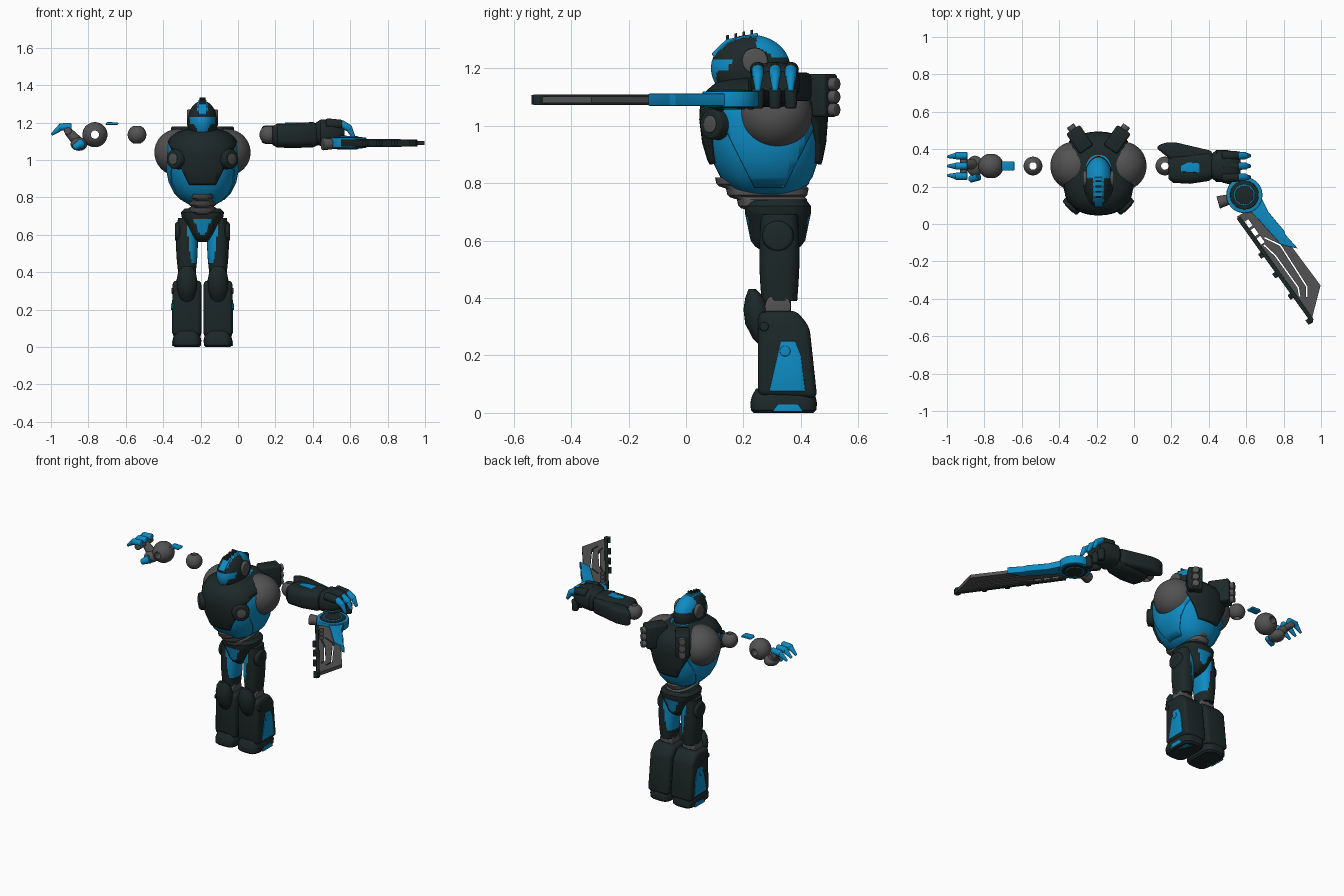
import bpy, bmesh, math
from mathutils import Matrix, Vector

if "Cube" in bpy.data.objects:
    bpy.data.objects.remove(bpy.data.objects["Cube"])

def material(name, rgb):
    m = bpy.data.materials.new(name)
    m.use_nodes = True
    m.diffuse_color = (*rgb, 1)
    m.node_tree.nodes["Principled BSDF"].inputs["Base Color"].default_value = (*rgb, 1)
    return m

DARK = material("dark_armour", (.012, .021, .021))
BLUE = material("bright_blue", (.004, .26, .55))
GRAY = material("joint_gray", (.085, .085, .085))
CX = -.19          # middle of the body
made = []

def finish(bm, name, mat, bevel=0, matrix=None):
    bmesh.ops.recalc_face_normals(bm, faces=bm.faces)
    if bevel:
        sharp = [e for e in bm.edges if e.is_manifold and e.calc_face_angle() > .35]
        bmesh.ops.bevel(bm, geom=sharp, offset=bevel, segments=3, profile=.5, affect='EDGES')
    if matrix:
        bm.transform(matrix)
    me = bpy.data.meshes.new(name)
    bm.to_mesh(me)
    bm.free()
    me.materials.append(mat)
    ob = bpy.data.objects.new(name, me)
    bpy.context.collection.objects.link(ob)
    made.append(ob)
    return ob

def place(axis, h, p, q):
    return {'x': (h, p, q), 'y': (p, h, q), 'z': (p, q, h)}[axis]

def loft_mesh(rings, axis='z', power=2, n=48, caps=True):
    # each ring: position on axis, centre pair, radius pair
    bm = bmesh.new()
    loops = []
    for h, c, d, r, s in rings:
        loop = []
        for i in range(n):
            a = math.tau * i / n
            u, v = (math.copysign(abs(w) ** (2 / power), w) for w in (math.cos(a), math.sin(a)))
            loop.append(bm.verts.new(place(axis, h, c + r * u, d + s * v)))
        loops.append(loop)
    for a, b in zip(loops, loops[1:]):
        for i in range(n):
            j = (i + 1) % n
            bm.faces.new((a[i], a[j], b[j], b[i]))
    if caps:
        bm.faces.new(loops[0])
        bm.faces.new(loops[-1])
    return bm

def loft(name, rings, mat, axis='z', power=2, bevel=0):
    return finish(loft_mesh(rings, axis, power), name, mat, bevel)

def prism(name, pts, lo, hi, mat, axis='z', bevel=0, matrix=None):
    bm = bmesh.new()
    ends = [[bm.verts.new(place(axis, h, *p)) for p in pts] for h in (lo, hi)]
    for loop in ends:
        bm.faces.new(loop)
    for i in range(len(pts)):
        j = (i + 1) % len(pts)
        bm.faces.new((ends[0][i], ends[0][j], ends[1][j], ends[1][i]))
    return finish(bm, name, mat, bevel, matrix)

def rod(name, p, q, r, s, mat, bevel=0):
    p, q = Vector(p), Vector(q)
    bm = bmesh.new()
    bmesh.ops.create_cone(bm, cap_ends=True, segments=28, radius1=r, radius2=s, depth=(q - p).length)
    m = Matrix.Translation((p + q) / 2) @ (q - p).to_track_quat('Z', 'Y').to_matrix().to_4x4()
    return finish(bm, name, mat, bevel, m)

def ball(name, c, r, mat):
    bm = bmesh.new()
    bmesh.ops.create_uvsphere(bm, u_segments=64, v_segments=48, radius=1)
    return finish(bm, name, mat, 0, Matrix.Translation(c) @ Matrix.Diagonal((*r, 1)))

def holed_ball(name, c, r, hole, axis, mat):
    start = math.asin(hole / r)
    angles = [start + (math.pi - 2 * start) * i / 24 for i in range(25)]
    angles.append(start)
    x, y, z = c
    h, p, q = (z, x, y) if axis == 'z' else (y, x, z)
    rings = [(h - r * math.cos(a), p, q, r * math.sin(a), r * math.sin(a)) for a in angles]
    return finish(loft_mesh(rings, axis, caps=False), name, mat)

def paint(ob, mat, rule):
    ob.data.materials.append(mat)
    for f in ob.data.polygons:
        if rule(*f.center):
            f.material_index = 1

# Torso egg, with armour shells cut from the same form
TORSO = [(.755, .29, .06, .08), (.78, .285, .105, .125), (.82, .28, .145, .16), (.88, .275, .175, .185),
         (.94, .272, .187, .2), (1.02, .27, .19, .208), (1.08, .27, .185, .205), (1.12, .27, .16, .185),
         (1.15, .27, .12, .15), (1.165, .27, .07, .1)]

def torso_mesh(grow):
    return loft_mesh([(z, CX, cy, r + grow, s + grow) for z, cy, r, s in TORSO], power=2.3, n=64)

def shell(name, grow, planes, mat):
    bm = torso_mesh(grow)
    for co, no in planes:
        geom = bm.verts[:] + bm.edges[:] + bm.faces[:]
        bmesh.ops.bisect_plane(bm, geom=geom, plane_co=co, plane_no=no, clear_outer=True)
    ob = finish(bm, name, mat)
    mod = ob.modifiers.new("thickness", 'SOLIDIFY')
    mod.thickness = grow
    mod.offset = -1
    return ob

finish(torso_mesh(0), "torso", BLUE)
shell("chest_vest", .016, [((CX, 0, .865), (0, 0, -1)), ((CX + .07, 0, .865), (1, 0, -.5)),
                           ((CX - .07, 0, .865), (-1, 0, -.5))], DARK)
for side in (-1, 1):
    shell("side_panel", .006, [((CX + side * .04, 0, .8), (-side, 0, 0)), ((CX, .24, .78), (0, -1, -.5)),
                               ((CX, .34, .78), (0, 1, -.5)), ((CX, 0, .785), (0, 0, -1))], BLUE)
    ball("shoulder", (CX + side * .13, .31, 1.04), (.127, .13, .125), GRAY)
    # round chest emitters and back thrusters
    d = Vector((side * .7, -.7, 0))
    c = Vector((CX + side * .125, .115, 1.005))
    rod("chest_emitter", c - d * .05, c + d * .045, .06, .052, DARK, .008)
    rod("emitter_core", c, c + d * .049, .032, .03, GRAY, .004)
    d = Vector((side * .55, .8, 0))
    c = Vector((CX + side * .085, .43, 1.1))
    w = Vector((.8, -side * .55)) * .045
    a, b = c.xy - d.xy * .04, c.xy + d.xy * .095
    prism("thruster_housing", [a + w, b + w, b - w, a - w], 1.03, 1.18, DARK, bevel=.012)
    for z in (1.055, 1.1, 1.145):
        p = Vector((c.x, c.y, z))
        rod("thruster_tube", p, p + d * .12, .024, .022, GRAY, .003)

# Ribbed abdomen
ribs = []
for i in range(4):
    z, cy, s = .675 + i * .038, .315 - i * .016, .095 + i * .022
    ribs += [(z, CX, cy, .06, s - .008), (z + .008, CX, cy, .072, s), (z + .03, CX, cy, .074, s + .005)]
loft("abdomen", ribs, GRAY, power=2.5)

# Head with painted crest and visor
def helmet(x, y, z):
    x = abs(x - CX)
    crest = z > 1.255 and x < .028 and y < .3
    rear = y > .245 and z > 1.235 and x < .062
    visor = y < .17 and 1.19 < z < 1.232 and x < .068
    mask = y < .2 and 1.125 < z <= 1.19 and x < .014 + (z - 1.125) * .45
    return crest or rear or visor or mask

paint(ball("helmet", (CX, .225, 1.2), (.08, .138, .116), DARK), BLUE, helmet)
rod("neck", (CX, .25, 1.1), (CX, .24, 1.2), .075, .07, GRAY)
rod("ear_discs", (CX - .083, .24, 1.225), (CX + .083, .24, 1.225), .045, .045, GRAY, .008)
prism("brow_ridge", [(.1, 1.235), (.088, 1.25), (.14, 1.3), (.25, 1.323), (.25, 1.29)],
      CX - .022, CX + .022, BLUE, 'x', .005)
for i in range(4):
    y = .14 + i * .028
    z = 1.306 + i * .006
    prism("crest_slit", [(y, z - .02), (y, z + .008), (y + .009, z + .01), (y + .009, z - .02)],
          CX - .016, CX + .016, DARK, 'x')

# Pelvis
pelvis = loft("pelvis", [(z, CX, .32, r, s) for z, r, s in
              [(.56, .025, .05), (.58, .045, .08)] +
              [(.6 + i * .012, .06 + i * .0065, .095 + i * .0025) for i in range(9)] +
              [(.72, .115, .115), (.74, .095, .1)]], DARK, power=2.6)
paint(pelvis, BLUE, lambda x, y, z: .6 < z < .69 and abs(x - CX) < .014 + .4 * (z - .6))

# Legs
for side in (-1, 1):
    lx = CX + side * .083
    thigh = loft("thigh", [(.39 + i * .02, lx, .325, .046 + .012 * math.sin(i / 5), .062 + .008 * math.sin(i / 5))
                           for i in range(16)], DARK, power=2.5, bevel=0)
    paint(thigh, BLUE, lambda x, y, z: .455 < z < .67 and (lx - x) * side > .022 - (z - .46) * .12)
    out = lx + side * .035
    rod("hip_disc", (out, .32, .615), (out + side * .028, .32, .615), .058, .05, DARK, .008)
    rod("knee_joint", (lx - .045, .32, .37), (lx + .045, .32, .37), .045, .045, GRAY, .005)
    rod("knee_post", (lx, .32, .32), (lx, .32, .42), .045, .045, GRAY)
    loft("knee_pad", [(.225, lx, .275, .015, .01), (.26, lx, .262, .04, .03), (.31, lx, .252, .053, .046),
                      (.36, lx, .246, .055, .046), (.4, lx, .24, .047, .034), (.432, lx, .23, .025, .012)], DARK)
    prism("boot", [(.25, .06), (.25, .34), (.27, .355), (.385, .355), (.43, .3), (.457, .05)],
          lx - .077, lx + .077, DARK, 'x', .022)
    loft("foot", [(z, lx, .34, .077 - d, .116 - d) for z, d in
                  [(0, .012), (.01, .002), (.035, 0), (.06, .006), (.085, .02)]], DARK, power=4)
    edge = sorted((lx + side * .073, lx + side * .081))
    prism("boot_panel", [(.29, .075), (.415, .075), (.4, .2), (.38, .25), (.33, .25)], *edge, BLUE, 'x', .002)
    prism("sole_panel", [(.3, .004), (.41, .004), (.39, .03), (.32, .03)], *edge, BLUE, 'x', .002)
    rod("panel_bolt", (lx + side * .07, .345, .215), (lx + side * .085, .345, .215), .02, .018, BLUE, .003)
    rod("boot_bolt", (lx + side * .07, .272, .3), (lx + side * .083, .272, .3), .017, .015, DARK, .003)
    prism("sole_plate", [(lx - .05, .3), (lx + .05, .3), (lx + .05, .42), (lx - .05, .42)], 0, .004, BLUE)

# Exposed joints and floating hand of the right arm
holed_ball("right_elbow", (-.54, .31, 1.135), .05, .02, 'z', GRAY)
holed_ball("right_wrist", (-.765, .31, 1.135), .067, .022, 'y', GRAY)
prism("wrist_plate", [(-.71, 1.188), (-.7, 1.203), (-.64, 1.2), (-.64, 1.188)], .285, .335, BLUE, 'y', .004)
ball("right_palm", (-.85, .31, 1.085), (.045, .055, .036), GRAY)
rod("right_knuckles", (-.91, .235, 1.155), (-.91, .385, 1.155), .02, .02, GRAY, .006)
rod("palm_bridge", (-.86, .32, 1.1), (-.91, .32, 1.155), .03, .022, GRAY, .005)
rod("right_thumb", (-.83, .26, 1.09), (-.88, .235, 1.065), .028, .016, BLUE, .008)
for y in (.255, .31, .365):
    rod("right_finger", (-.89, y, 1.18), (-.955, y, 1.175), .019, .02, BLUE, .005)
    rod("right_fingertip", (-.94, y, 1.18), (-.997, y * .9 + .031, 1.135), .02, .007, BLUE, .004)

# Armoured left arm
holed_ball("left_elbow", (.165, .31, 1.135), .05, .02, 'z', GRAY)
loft("left_forearm", [(.185, .3, 1.13, .06, .05), (.21, .3, 1.13, .08, .064), (.3, .3, 1.13, .085, .066),
                      (.4, .31, 1.135, .08, .068), (.43, .31, 1.135, .06, .055)], DARK, 'x', 3)
prism("forearm_fin", [(.115, .41), (.16, .435), (.22, .437), (.42, .39), (.42, .33), (.2, .34)],
      1.085, 1.185, DARK, bevel=.02)
prism("forearm_inset", [(.25, .28), (.25, .31), (.29, .33), (.35, .325), (.35, .275)], 1.19, 1.2, BLUE, bevel=.002)
loft("left_hand", [(.41, .31, 1.14, .06, .055), (.44, .31, 1.145, .085, .07), (.5, .31, 1.15, .085, .07),
                   (.55, .31, 1.155, .075, .055), (.57, .31, 1.155, .06, .035)], DARK, 'x', 2.6)
for y in (.25, .31, .365):
    rod("left_knuckle", (.47, y, 1.195), (.56, y, 1.19), .028, .024, DARK, .01)
    rod("left_finger", (.55, y, 1.195), (.6, y, 1.165), .021, .019, BLUE, .005)
    rod("left_fingertip", (.59, y, 1.175), (.62, y, 1.12), .019, .009, BLUE, .004)
    rod("left_curl", (.56, y, 1.13), (.56, y, 1.06), .023, .02, DARK, .006)
rod("left_thumb", (.48, .25, 1.1), (.55, .22, 1.07), .03, .018, DARK, .008)

# Blade: u runs along the spine, v across it, pivot at the origin
u = Vector((.58, -.81)).normalized()
BLADE = Matrix(((u.x, -u.y, 0, .59), (u.y, u.x, 0, .155), (0, 0, 1, 1.09), (0, 0, 0, 1)))
blade = prism("blade", [(.07, -.1), (.755, -.1), (.63, .05), (.09, .04)], -.011, .011, GRAY, matrix=BLADE)
slots = []
for path in ([(.25, -.044), (.33, 0), (.593, -.014), (.636, -.045)],
             [(.28, -.07), (.36, -.054), (.57, -.054), (.61, -.074)]):
    slots += [(a, b, .004) for a, b in zip(path, path[1:])]
slots += [((s, -.07), (s + .035, -.07), .012) for s in (.12, .175, .23)]
for a, b, width in slots:
    a, b = Vector(a), Vector(b)
    t = (b - a).normalized()
    w = Vector((-t.y, t.x)) * width
    a, b = a - t * .003, b + t * .003
    cutter = prism("slot_cutter", [a + w, b + w, b - w, a - w], -.05, .05, GRAY, matrix=BLADE)
    cutter.hide_render = True
    mod = blade.modifiers.new("slot", 'BOOLEAN')
    mod.operation, mod.object, mod.solver = 'DIFFERENCE', cutter, 'EXACT'
    bpy.context.view_layer.objects.active = blade
    bpy.ops.object.modifier_apply(modifier=mod.name)
    made.remove(cutter)
    bpy.data.objects.remove(cutter)
prism("blade_spine", [(.08, -.107), (.77, -.107), (.755, -.086), (.08, -.086)], -.019, .019, DARK, bevel=.003, matrix=BLADE)
for s in (.3, .43, .57, .735):
    prism("spine_tooth", [(s, -.125), (s + .03, -.125), (s + .03, -.095), (s, -.095)],
          -.017, .017, DARK, bevel=.004, matrix=BLADE)
prism("blade_guard", [(.05, -.03), (.14, -.016), (.33, .005), (.4, .066), (.3, .055), (.28, .062), (.15, .052), (.04, .07)],
      -.021, .021, BLUE, bevel=.003, matrix=BLADE)
for name, r, h, mat in (("pivot_disc", .097, .027, BLUE), ("pivot_ring", .077, .031, DARK),
                        ("pivot_band", .057, .033, BLUE), ("pivot_cap", .05, .036, DARK)):
    rod(name, (.59, .155, 1.092 - h), (.59, .155, 1.092 + h), r, r, mat, .004)
rod("pivot_knob", (.45, .115, 1.085), (.52, .135, 1.085), .034, .026, GRAY, .005)

# Smooth shading with crisp edges
bpy.ops.object.select_all(action='DESELECT')
for ob in made:
    ob.select_set(True)
bpy.context.view_layer.objects.active = made[0]
bpy.ops.object.shade_smooth_by_angle(angle=.6)
